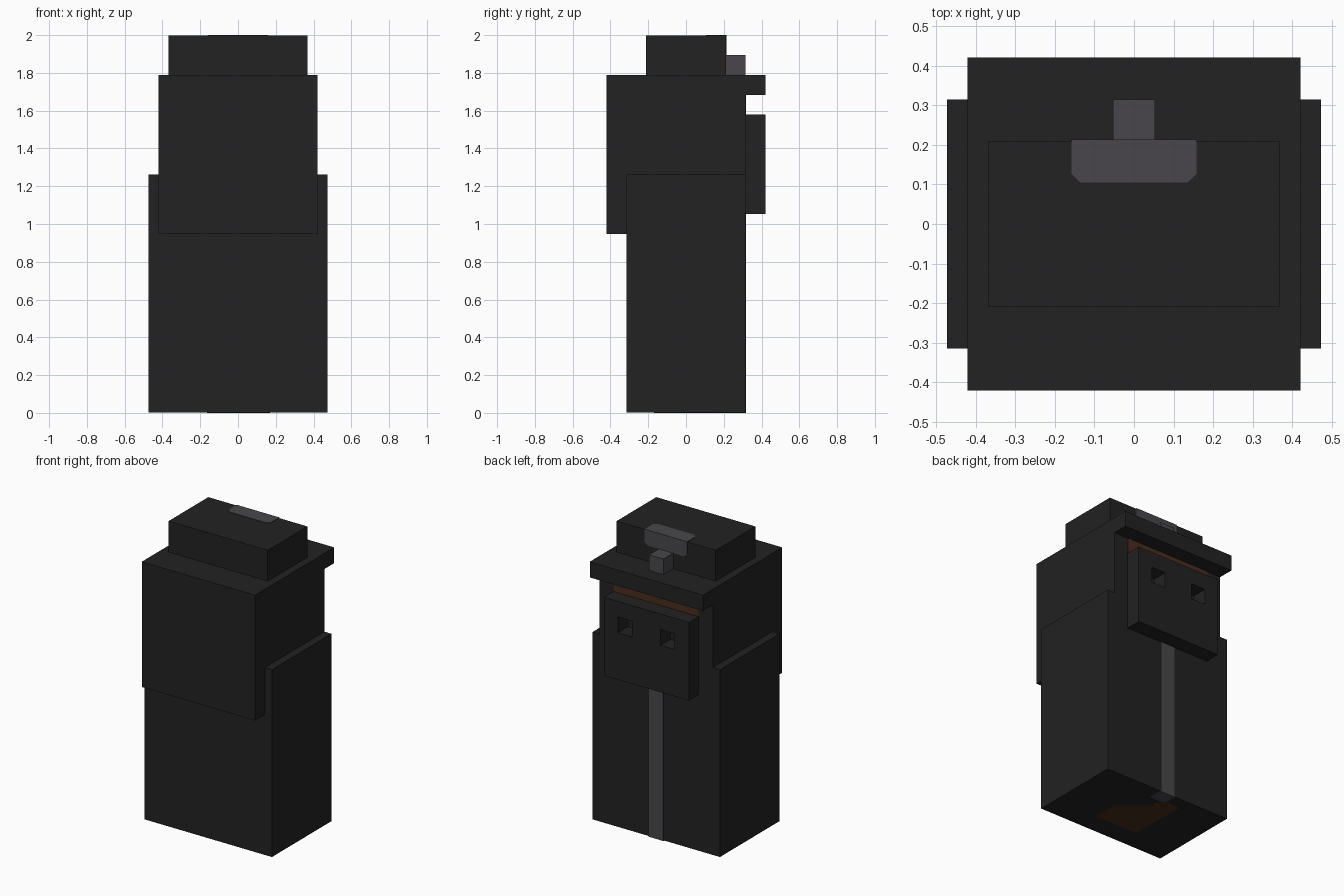
import bpy, bmesh
from mathutils import Vector

if "Cube" in bpy.data.objects:
    bpy.data.objects.remove(bpy.data.objects["Cube"], do_unlink=True)

U = 2 / 19      # one block of the model
T = 0.03        # thickness of painted plates, in blocks


def material(name, rgb):
    m = bpy.data.materials.new(name)
    m.use_nodes = True
    m.diffuse_color = (*rgb, 1)
    m.node_tree.nodes["Principled BSDF"].inputs["Base Color"].default_value = (*rgb, 1)
    return m


black = material("black cloth", (0.016, 0.016, 0.016))
grey = material("dull grey metal", (0.065, 0.062, 0.07))
brown = material("dark brown skin", (0.067, 0.026, 0.013))


def finish(name, bm, mat):
    bmesh.ops.recalc_face_normals(bm, faces=bm.faces)
    bmesh.ops.scale(bm, vec=(U, U, U), verts=bm.verts)
    mesh = bpy.data.meshes.new(name)
    bm.to_mesh(mesh)
    bm.free()
    mesh.materials.append(mat)
    obj = bpy.data.objects.new(name, mesh)
    bpy.context.collection.objects.link(obj)
    return obj


def extrude(bm, vec):
    new = bmesh.ops.extrude_face_region(bm, geom=bm.faces[:])["geom"]
    verts = [v for v in new if isinstance(v, bmesh.types.BMVert)]
    bmesh.ops.translate(bm, vec=Vector(vec), verts=verts)


def prism(name, points, vec, mat):
    bm = bmesh.new()
    bm.faces.new([bm.verts.new(p) for p in points])
    extrude(bm, vec)
    return finish(name, bm, mat)


def box(name, half_x, y0, y1, z0, z1, mat=black):
    corners = [(-half_x, y0, z0), (half_x, y0, z0), (half_x, y1, z0), (-half_x, y1, z0)]
    return prism(name, corners, (0, 0, z1 - z0), mat)


# Main blocks
box("body", 4.5, -3, 3, T, 12)
head_profile = [(-4, 9), (3, 9), (3, 16), (4, 16), (4, 17), (-4, 17)]
prism("head_with_brim", [(-4, y, z) for y, z in head_profile], (8, 0, 0), black)
box("hat_crown", 3.5, -2, 2, 17, 19 - T)
box("hat_knob", 0.5, 2, 3, 17, 18, grey)

# Face mask: a grid of cells with two eye cells left out
bm = bmesh.new()
grid = {(i, k): bm.verts.new((i - 3, 3, k + 10)) for i in range(7) for k in range(6)}
for i in range(6):
    for k in range(5):
        if (i, k) not in ((1, 3), (4, 3)):
            bm.faces.new([grid[i, k], grid[i + 1, k], grid[i + 1, k + 1], grid[i, k + 1]])
extrude(bm, (0, 1, 0))
bmesh.ops.dissolve_limit(bm, angle_limit=0.01, verts=bm.verts, edges=bm.edges)
finish("face_mask", bm, black)

# Skin showing above the mask, and the stripe down the robe
box("brow_skin", 3, 3, 3 + T, 15, 16, brown)
box("robe_stripe", 0.5, 3, 3 + T, 0, 10, grey)

# Badge on the hat, wrapping from the upright face onto the top
badge = [(-1.5, 1), (-1.5, 0.2), (-1.3, 0), (1.3, 0), (1.5, 0.2), (1.5, 1)]
prism("badge_upright", [(x, 2, 18 + h) for x, h in badge], (0, T, 0), grey)
prism("badge_top", [(x, 1 + h, 19 - T) for x, h in badge], (0, 0, T), grey)

# Underside patches
sole = [(1.45, -1.6), (-1.45, -1.6), (-1.55, 2.3), (-0.5, 2.3), (0, 1.4), (1.6, 0)]
prism("underside_patch", [(x, y, 0) for x, y in sole], (0, 0, T), brown)
box("underside_stripe_end", 0.55, 2.1, 3, 0, T, grey)
